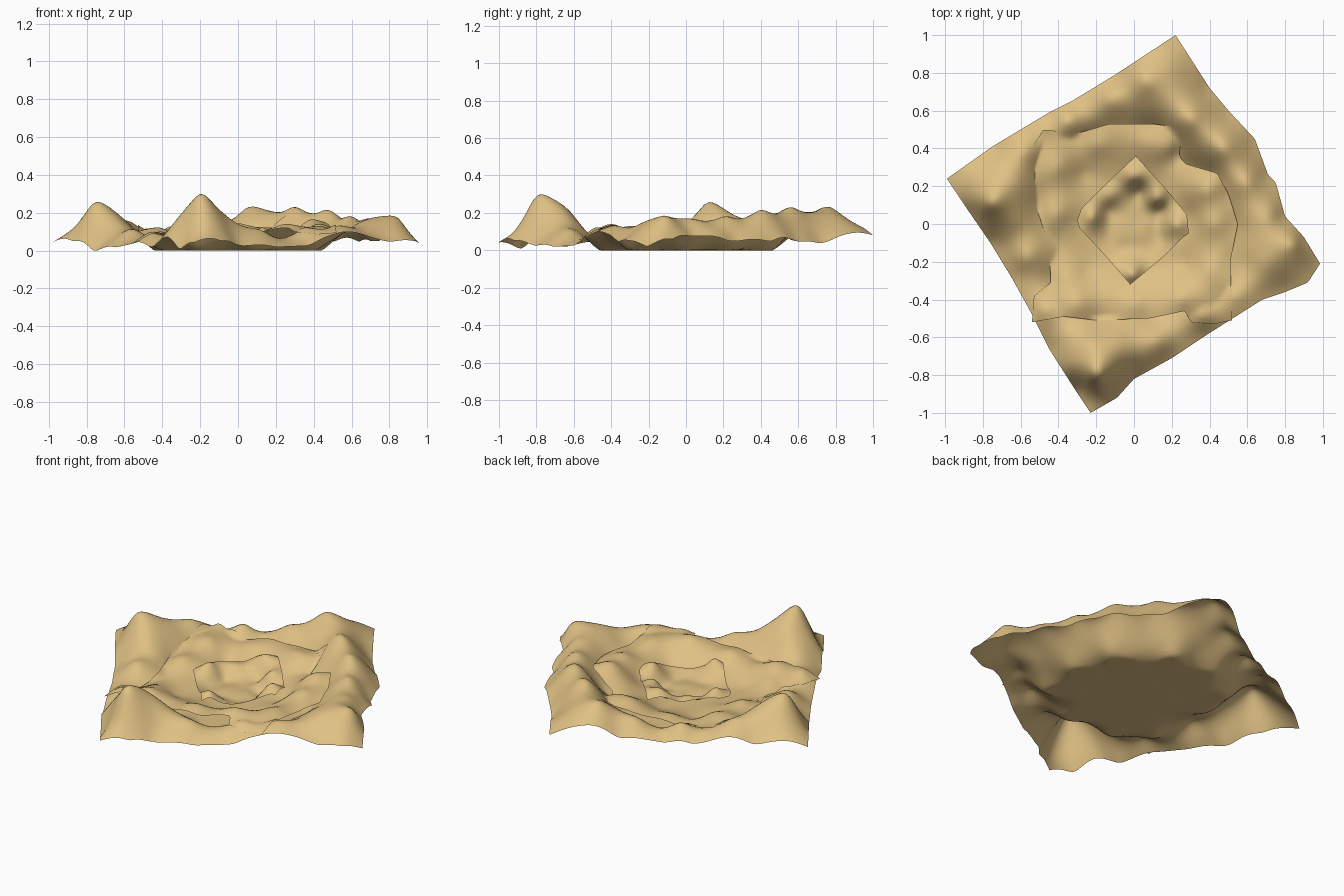
import bpy, bmesh
from mathutils import Vector, noise

cloth = bpy.data.materials.new("tan_cloth")
cloth.diffuse_color = (0.74, 0.53, 0.23, 1)


def along(path, t):
    # point at a fraction of a polyline's length
    pts = [Vector(p) for p in path]
    lens = [(b - a).length for a, b in zip(pts, pts[1:])]
    d = t * sum(lens)
    for a, b, l in zip(pts, pts[1:], lens):
        if d <= l:
            return a.lerp(b, d / l)
        d -= l
    return pts[-1]


def kernel(p, q):
    return ((p[0] - q[0]) ** 2 + (p[1] - q[1]) ** 2 + 0.0015) ** 0.5


def fit(points):
    # weights of a radial surface through the points, by elimination
    n = len(points)
    m = [[kernel(p, q) for q in points] + [p[2]] for p in points]
    for i in range(n):
        k = max(range(i, n), key=lambda r: abs(m[r][i]))
        m[i], m[k] = m[k], m[i]
        for r in range(i + 1, n):
            f = m[r][i] / m[i][i]
            if f:
                m[r] = [a - f * b for a, b in zip(m[r], m[i])]
    w = [0.0] * n
    for i in reversed(range(n)):
        w[i] = (m[i][n] - sum(m[i][j] * w[j] for j in range(i + 1, n))) / m[i][i]
    return w


def sheet(name, south, east, north, west, inner, n, below=None, wrinkle=0.008):
    # south runs A-B, east B-C, north D-C, west A-D
    pts = south + east[1:] + north[:-1] + west[1:-1] + inner
    weights = fit(pts)

    def height(x, y):
        z = sum(w * kernel((x, y), p) for w, p in zip(weights, pts))
        z += wrinkle * noise.noise(Vector((x * 7, y * 7, len(pts)))) * min(1, abs(z) / 0.06)
        if below:
            z = max(z, below(x, y) + 0.008)
        return max(z, 0.0)

    a, b, d, c = (Vector(p) for p in (south[0], south[-1], north[0], north[-1]))
    bm = bmesh.new()
    rows = []
    for j in range(n + 1):
        v, row = j / n, []
        for i in range(n + 1):
            u = i / n
            p = (along(south, u) * (1 - v) + along(north, u) * v
                 + along(west, v) * (1 - u) + along(east, v) * u
                 - (a * (1 - u) * (1 - v) + b * u * (1 - v) + d * (1 - u) * v + c * u * v))
            row.append(bm.verts.new((p.x, p.y, height(p.x, p.y))))
        rows.append(row)
    for r, s in zip(rows, rows[1:]):
        for i in range(n):
            bm.faces.new((r[i], r[i + 1], s[i + 1], s[i])).smooth = True
    me = bpy.data.meshes.new(name)
    bm.to_mesh(me)
    bm.free()
    me.materials.append(cloth)
    bpy.context.collection.objects.link(bpy.data.objects.new(name, me))
    return height


# Large bottom cloth: rumpled rim around a flat middle
flat = [(x * 0.14, y * 0.14, 0) for x in range(-2, 3) for y in range(-2, 3)]
flat += [(-0.42, 0.3, 0), (-0.44, 0.1, 0), (-0.4, -0.3, 0), (-0.2, -0.46, 0.01), (0.1, -0.46, 0),
         (0.4, -0.3, 0), (0.44, 0, 0), (0.38, 0.25, 0.02), (0.1, 0.46, 0), (-0.2, 0.46, 0)]
ridge = [(-0.2, -0.8, 0.29), (-0.22, -0.63, 0.22), (-0.08, -0.64, 0.19), (-0.34, -0.76, 0.13),
         (0.12, -0.62, 0.11), (0.35, -0.48, 0.11), (0.52, -0.38, 0.13), (0.7, -0.22, 0.15),
         (0.85, -0.1, 0.165), (0.72, 0.05, 0.16), (0.6, 0.22, 0.18), (0.47, 0.4, 0.215),
         (0.3, 0.56, 0.23), (0.22, 0.66, 0.2), (0.06, 0.76, 0.23), (-0.12, 0.66, 0.14),
         (-0.35, 0.55, 0.13), (-0.58, 0.38, 0.16), (-0.76, 0.11, 0.25), (-0.66, 0.22, 0.2),
         (-0.62, 0.02, 0.15), (-0.57, -0.18, 0.11), (-0.46, -0.45, 0.09)]
bottom = sheet(
    "bottom_cloth",
    [(-0.23, -1.0, 0.045), (-0.09, -0.92, 0.05), (0, -0.82, 0.03), (0.2, -0.71, 0.02), (0.38, -0.59, 0.03),
     (0.68, -0.4, 0.08), (0.8, -0.36, 0.05), (0.92, -0.31, 0.05), (0.985, -0.21, 0.02)],
    [(0.985, -0.21, 0.02), (0.9, -0.07, 0.06), (0.8, 0.04, 0.08), (0.75, 0.22, 0.05), (0.71, 0.26, 0.05),
     (0.64, 0.45, 0.05), (0.5, 0.6, 0.05), (0.4, 0.72, 0.04), (0.22, 1.0, 0.085)],
    [(-0.99, 0.24, 0.04), (-0.75, 0.41, 0.06), (-0.45, 0.59, 0.05), (-0.33, 0.65, 0.05), (-0.1, 0.79, 0.07),
     (0.22, 1.0, 0.085)],
    [(-0.23, -1.0, 0.045), (-0.31, -0.88, 0.01), (-0.45, -0.66, 0.02), (-0.55, -0.46, 0.04),
     (-0.65, -0.28, 0.02), (-0.76, -0.1, 0.0), (-0.87, 0.06, 0.05), (-0.99, 0.24, 0.04)],
    flat + ridge, 80)

# Middle cloth, turned square to the axes
middle = sheet(
    "middle_cloth",
    [(-0.54, -0.52, 0.05), (-0.37, -0.49, 0.09), (-0.2, -0.51, 0.06), (0.08, -0.5, 0.09),
     (0.27, -0.46, 0.12), (0.3, -0.52, 0.1), (0.42, -0.53, 0.08), (0.52, -0.51, 0.09)],
    [(0.52, -0.51, 0.09), (0.51, -0.2, 0.1), (0.55, 0.0, 0.1), (0.5, 0.16, 0.12),
     (0.44, 0.27, 0.15), (0.37, 0.29, 0.12), (0.27, 0.32, 0.07), (0.24, 0.36, 0.06), (0.25, 0.51, 0.12)],
    [(-0.53, 0.42, 0.1), (-0.48, 0.5, 0.12), (-0.3, 0.48, 0.07), (-0.13, 0.53, 0.1),
     (0.1, 0.53, 0.1), (0.25, 0.51, 0.12)],
    [(-0.54, -0.52, 0.05), (-0.53, -0.38, 0.06), (-0.44, -0.31, 0.05), (-0.45, -0.12, 0.04),
     (-0.52, 0.1, 0.06), (-0.53, 0.42, 0.1)],
    [(x * 0.12, y * 0.12, 0.015) for x in range(-1, 2) for y in range(-1, 2)]
    + [(-0.27, 0.27, 0.03), (-0.28, 0, 0.03), (-0.25, -0.25, 0.03), (0.02, -0.28, 0.03),
       (0.25, -0.22, 0.03), (0.27, 0.05, 0.03), (0.0, 0.28, 0.03), (-0.4, 0.3, 0.12),
       (-0.41, 0.05, 0.1), (-0.36, -0.28, 0.08), (-0.3, -0.42, 0.12), (0, -0.42, 0.11),
       (0.25, -0.4, 0.14), (0.4, -0.25, 0.13), (0.42, 0, 0.14), (0.38, 0.18, 0.16),
       (-0.2, 0.42, 0.1), (0.08, 0.43, 0.12), (0.18, 0.4, 0.11)],
    56, bottom)

# Small top cloth, set as a diamond
sheet(
    "top_cloth",
    [(-0.02, -0.32, 0.08), (0.04, -0.27, 0.08), (0.16, -0.17, 0.06), (0.26, -0.07, 0.1), (0.29, -0.05, 0.1)],
    [(0.29, -0.05, 0.1), (0.28, 0.05, 0.1), (0.2, 0.15, 0.09), (0.01, 0.36, 0.1)],
    [(-0.3, 0.02, 0.08), (-0.28, 0.08, 0.09), (-0.13, 0.23, 0.08), (0.01, 0.36, 0.1)],
    [(-0.02, -0.32, 0.08), (-0.15, -0.17, 0.06), (-0.29, -0.02, 0.08), (-0.3, 0.02, 0.08)],
    [(x * 0.07, y * 0.07, 0.035) for x in range(-2, 3) for y in range(-2, 2)
     if abs(x) + abs(y) < 4]
    + [(0, 0.25, 0.14), (-0.22, 0.04, 0.12), (0.22, 0, 0.13), (0, -0.27, 0.12),
       (-0.12, 0.15, 0.09), (0.12, 0.13, 0.11), (0.03, 0.17, 0.04)],
    40, middle)
